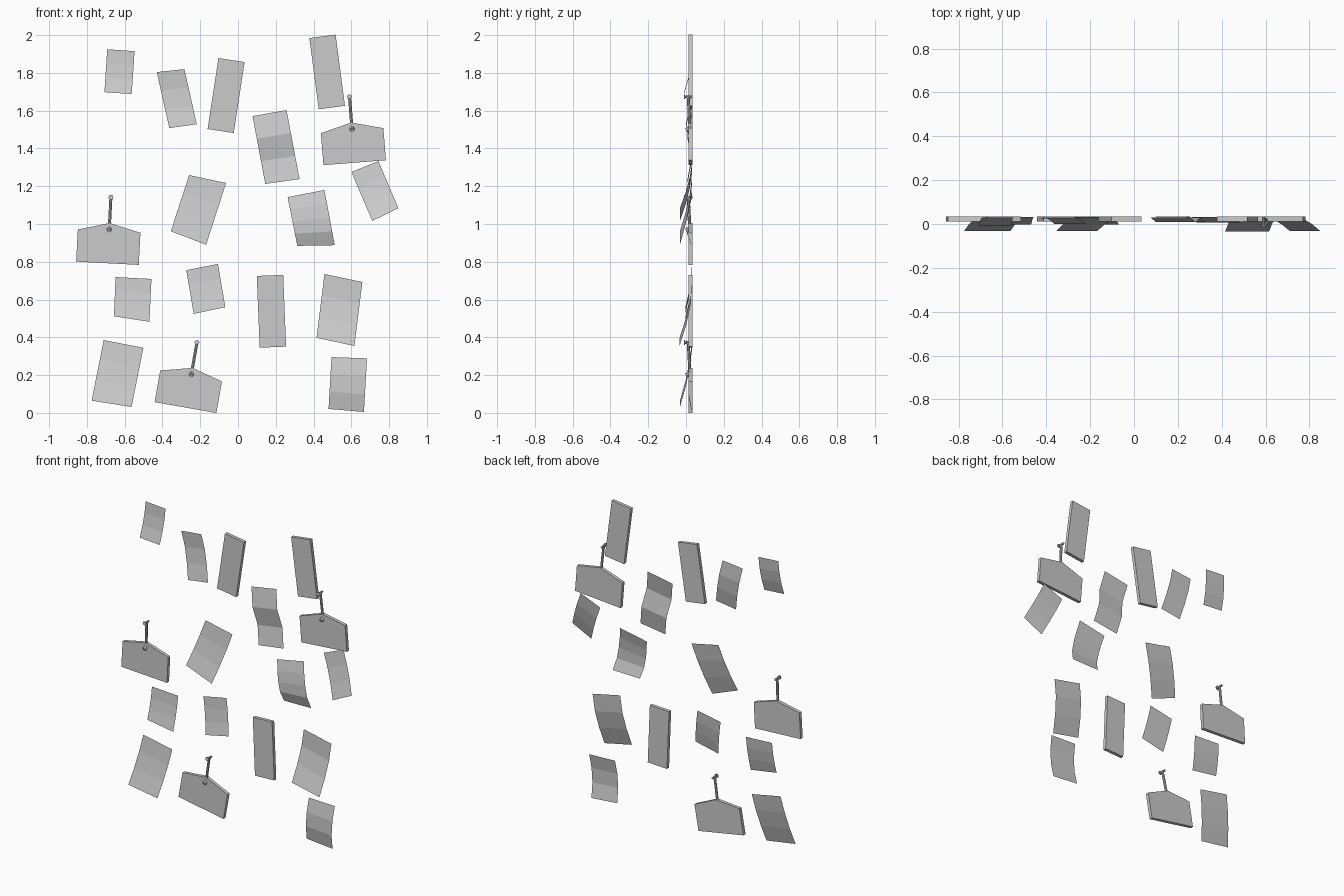
import bpy
import bmesh
from math import radians, sin, cos
from mathutils import Matrix, Vector

if "Cube" in bpy.data.objects:
    bpy.data.objects.remove(bpy.data.objects["Cube"])

GREY = (0.6, 0.6, 0.6, 1)
grey = bpy.data.materials.new("plain grey")
grey.use_nodes = True
grey.diffuse_color = GREY
grey.node_tree.nodes["Principled BSDF"].inputs["Base Color"].default_value = GREY

FRONT, BACK = 0.012, 0.034


def finish(bm, name):
    mesh = bpy.data.meshes.new(name)
    bm.to_mesh(mesh)
    bm.free()
    mesh.materials.append(grey)
    obj = bpy.data.objects.new(name, mesh)
    bpy.context.collection.objects.link(obj)
    return obj


def place(x, z, tilt):
    return Matrix.Translation((x, 0, z)) @ Matrix.Rotation(-radians(tilt), 4, "Y")


def slab(name, outline, matrix):
    """Upright board extruded from an x-z outline."""
    bm = bmesh.new()
    face = bm.faces.new([bm.verts.new((x, FRONT, z)) for x, z in outline])
    ext = bmesh.ops.extrude_face_region(bm, geom=[face])
    moved = [v for v in ext["geom"] if isinstance(v, bmesh.types.BMVert)]
    bmesh.ops.translate(bm, verts=moved, vec=(0, BACK - FRONT, 0))
    bmesh.ops.recalc_face_normals(bm, faces=bm.faces)
    bm.transform(matrix)
    return finish(bm, name)


def rod(name, start, end, r1, r2, matrix, sides=8):
    """Tapered rod between two points."""
    a, b = Vector(start), Vector(end)
    bm = bmesh.new()
    bmesh.ops.create_cone(bm, cap_ends=True, segments=sides, radius1=r1,
                          radius2=r2, depth=(b - a).length)
    turn = (b - a).to_track_quat("Z", "Y").to_matrix().to_4x4()
    bm.transform(matrix @ Matrix.Translation((a + b) / 2) @ turn)
    return finish(bm, name)


def sheet(name, top, bottom, width, tilts, depths):
    """Curled paper: straight rows running from top to bottom."""
    bm = bmesh.new()
    rows = []
    for i, y in enumerate(depths):
        t = i / (len(depths) - 1)
        x = top[0] + (bottom[0] - top[0]) * t
        z = top[1] + (bottom[1] - top[1]) * t
        a = radians(tilts[0] + (tilts[1] - tilts[0]) * t)
        dx, dz = cos(a) * width / 2, sin(a) * width / 2
        rows.append([bm.verts.new((x + s * dx, y, z + s * dz)) for s in (-1, 1)])
    for (a, b), (c, d) in zip(rows, rows[1:]):
        bm.faces.new((a, c, d, b))
    return finish(bm, name)


# Plain planks
half_w, half_h = 0.07, 0.19
plank = [(-half_w, -half_h), (half_w, -half_h), (half_w, half_h), (-half_w, half_h)]
for i, (x, z, tilt) in enumerate([(-.063, 1.68, -8.7), (.472, 1.805, 7.5), (.177, .538, 2.3)]):
    slab(f"plank_{i + 1}", plank, place(x, z, tilt))

# Hanging signs, each with a cord, a nail and a cord knot
sign = [(-.166, -.213), (.166, -.213), (.166, -.043), (0, 0), (-.166, -.043)]
for i, (x, z, tilt) in enumerate([(-.68, 1.005, -3), (.601, 1.537, 4.5), (-.241, .238, -10)]):
    m = place(x, z, tilt)
    slab(f"sign_board_{i + 1}", sign, m)
    rod(f"sign_cord_{i + 1}", (0, .02, -.01), (0, .012, .135), .008, .008, m)
    rod(f"sign_nail_{i + 1}", (0, .034, .137), (0, -.006, .137), .007, .007, m)
    rod(f"nail_head_{i + 1}", (0, -.004, .137), (0, -.011, .137), .013, .013, m)
    rod(f"cord_knot_{i + 1}", (0, .02, -.03), (0, .001, -.041), .014, .012, m)

# Curled paper sheets: top middle, bottom middle, width, edge tilts, depths
curl = (.033, .02, -.002, -.032)
slight = (.032, .026, .014, -.003)
tucked = (.03, .013, .012, .03)
sheets = [
    ((-.62, 1.92), (-.635, 1.693), .145, (-4, -4), (.03, .025, .012, -.01)),
    ((-.357, 1.812), (-.291, 1.518), .147, (6, 8), (.025, .03, .02, 0)),
    ((-.161, 1.238), (-.262, .926), .2, (-12, -21), curl),
    ((.167, 1.587), (.235, 1.225), .183, (10, 8), (.03, .008, .03, .008)),
    ((.36, 1.161), (.413, .886), .198, (11, 1), (.032, .015, .006, .006, .03)),
    ((.672, 1.304), (.78, 1.05), .154, (22, 26), curl),
    ((-.553, .714), (-.563, .497), .19, (-3, -9), slight),
    ((-.19, .772), (-.151, .542), .171, (11, 12), slight),
    ((.558, .714), (.516, .376), .205, (-12, -12), (.03, .026, .002, -.034)),
    ((-.606, .365), (-.669, .048), .214, (-11, -9), curl),
    ((.589, .292), (.573, .013), .188, (-2, -5), tucked),
]
for i, spec in enumerate(sheets):
    sheet(f"paper_sheet_{i + 1}", *spec)
